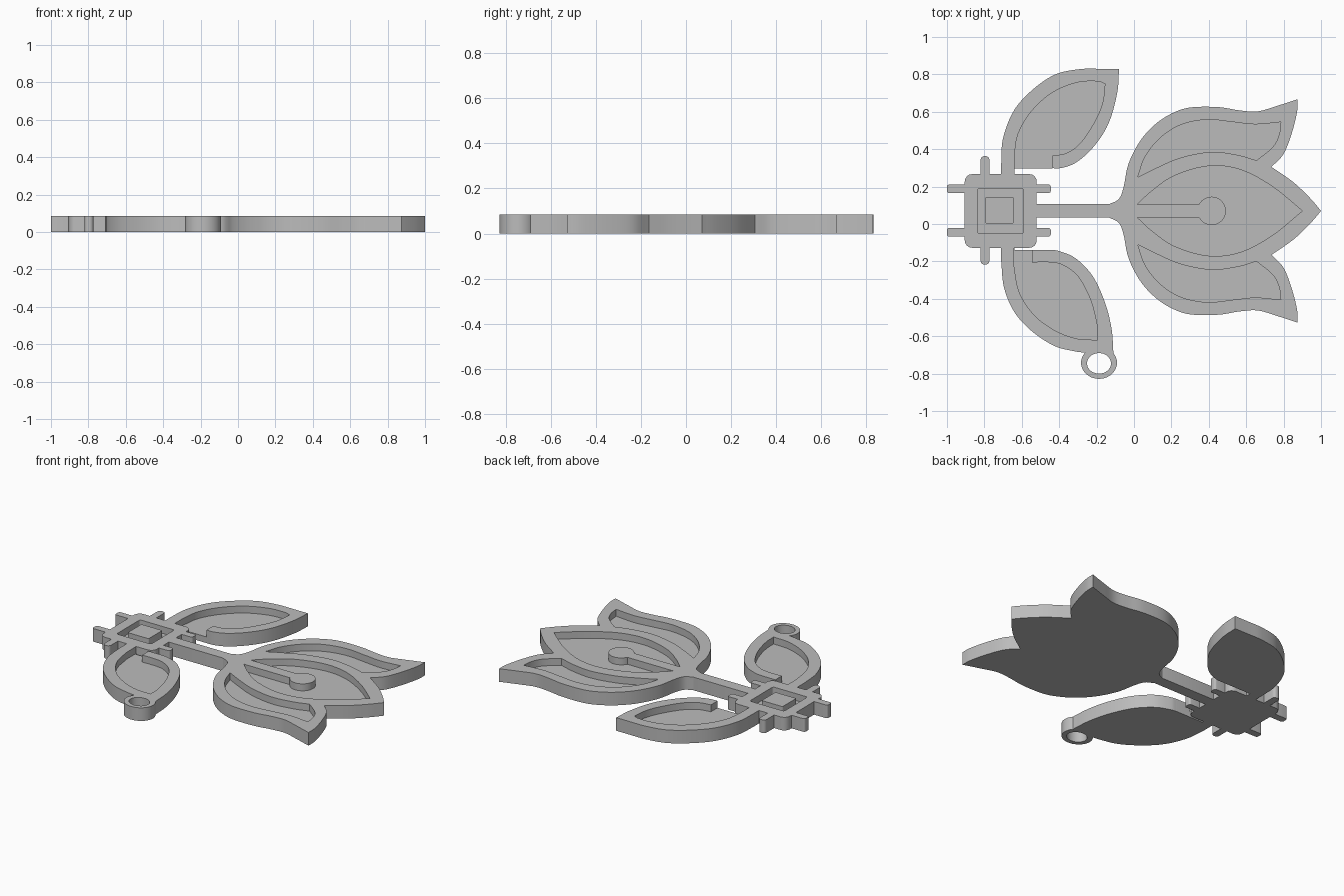
import bpy, bmesh
from math import sin, cos, pi, radians
from mathutils import Vector

TOP, FLOOR, AXIS = 0.085, 0.04, 0.07   # plate height, pocket floor, line of symmetry

if "Cube" in bpy.data.objects:
    bpy.data.objects.remove(bpy.data.objects["Cube"], do_unlink=True)

grey = bpy.data.materials.new("plain grey")
grey.use_nodes = True
colour = (0.5, 0.5, 0.5, 1)
grey.diffuse_color = colour
grey.node_tree.nodes["Principled BSDF"].inputs["Base Color"].default_value = colour


def smooth_run(points, steps=6):
    """Smooth curve through the points, leaving out the last one."""
    pts = [Vector(p) for p in points]
    if len(pts) == 2:
        return pts[:1]
    padded = [2 * pts[0] - pts[1]] + pts + [2 * pts[-1] - pts[-2]]
    result = []
    for a, b, c, d in zip(padded, padded[1:], padded[2:], padded[3:]):
        for i in range(steps):
            t = i / steps
            result.append(b + (c - a) * t / 2 + (2 * a - 5 * b + 4 * c - d) * t ** 2 / 2
                          + (3 * b - a - 3 * c + d) * t ** 3 / 2)
    return result


def outline(*runs):
    """Closed outline; each run is smooth and corners lie where runs meet."""
    result = []
    for run, following in zip(runs, runs[1:] + runs[:1]):
        result += smooth_run(run + following[:1])
    return result


def mirrored(*runs):
    """Outline symmetric about the axis; the last run ends at the tip."""
    half = []
    for run, following in zip(runs, runs[1:] + ([],)):
        half += smooth_run(run + following[:1])
    tip = Vector(runs[-1][-1])
    other = [Vector((p.x, -p.y)) for p in reversed(half)]
    return shift(half + [tip] + other)


def shift(points):
    return [Vector((p[0], p[1] + AXIS)) for p in points]


def ellipse(x, y, rx, ry, count=40):
    angles = [2 * pi * i / count for i in range(count)]
    return [(x + rx * cos(a), y + ry * sin(a)) for a in angles]


def rectangle(x0, x1, y0, y1, radius=0.012):
    """Rectangle with rounded corners."""
    result = []
    corners = ((x1, y1, -1, -1), (x0, y1, 1, -1), (x0, y0, 1, 1), (x1, y0, -1, 1))
    for quarter, (x, y, sx, sy) in enumerate(corners):
        for i in range(5):
            a = (quarter + i / 4) * pi / 2
            result.append((x + radius * (sx + cos(a)), y + radius * (sy + sin(a))))
    return result


def prism(name, points, low=0.0, high=TOP):
    """Upright solid standing on a flat outline."""
    bm = bmesh.new()
    rings = [[bm.verts.new((p[0], p[1], z)) for p in points] for z in (low, high)]
    for ring in rings:
        bm.faces.new(ring)
    bottom, top = rings
    for i in range(len(points)):
        bm.faces.new((bottom[i - 1], bottom[i], top[i], top[i - 1]))
    bmesh.ops.recalc_face_normals(bm, faces=bm.faces)
    mesh = bpy.data.meshes.new(name)
    bm.to_mesh(mesh)
    bm.free()
    obj = bpy.data.objects.new(name, mesh)
    bpy.context.collection.objects.link(obj)
    mesh.materials.append(grey)
    return obj


def part(name, points, pockets=(), floor=FLOOR):
    """Plate with pockets cut down to the floor height."""
    obj = prism(name, points)
    bpy.ops.object.select_all(action='DESELECT')
    obj.select_set(True)
    bpy.context.view_layer.objects.active = obj
    for pocket in pockets:
        cutter = prism("pocket_cutter", pocket, floor, TOP + 0.05)
        cutter.hide_render = True
        cut = obj.modifiers.new("pocket", 'BOOLEAN')
        cut.operation, cut.solver, cut.object = 'DIFFERENCE', 'EXACT', cutter
        bpy.ops.object.modifier_apply(modifier=cut.name)
        bpy.data.objects.remove(cutter, do_unlink=True)
    bpy.ops.object.shade_smooth_by_angle(angle=radians(30))
    return obj


# Flower head: three petals, each with a sunken middle (heights from the axis)
flower = mirrored(
    [(-.13, .037), (-.08, .065), (-.055, .13), (-.03, .25), (.03, .37), (.11, .46), (.2, .52),
     (.3, .553), (.45, .555), (.56, .538), (.66, .532), (.76, .56)],
    [(.875, .597), (.872, .53), (.845, .42), (.8, .305)],
    [(.735, .235), (.85, .155), (.94, .07), (1, 0)])
centre_pocket = mirrored(
    [(.02, .037), (.1, .11), (.22, .19), (.4, .24), (.57, .22), (.74, .13), (.9, 0)])
side_pocket = outline(
    [(.02, .18), (.06, .29), (.14, .39), (.25, .46), (.39, .488), (.53, .475), (.65, .463)],
    [(.785, .475), (.775, .405), (.74, .34)],
    [(.655, .27), (.55, .3), (.41, .315), (.25, .285), (.12, .23)])
far_pocket = [(p.x, -p.y) for p in side_pocket]
part("flower_head", flower, [centre_pocket, shift(side_pocket), shift(far_pocket)])

# Raised keyhole line inside the centre petal
part("centre_line", rectangle(-.01, .37, .035, .105, .001))
part("centre_disc", ellipse(.415, AXIS, .076, .076))

# Stem
part("stem", rectangle(-.55, -.06, .034, .108, .001))

# Square base with a sunken frame, a raised middle and pins on its sides
part("base_block", rectangle(-.905, -.52, -.127, .267, .04),
     [rectangle(-.837, -.59, -.05, .19)])
part("base_middle", rectangle(-.794, -.644, .003, .144, .006))
for side, low in (("far", .165), ("near", -.067)):
    part(side + "_left_pin", rectangle(-.6 + .05, -.445, low, low + .046))
    part(side + "_right_pin", rectangle(-1, -.87, low, low + .046))
part("back_pin", rectangle(-.82, -.773, .22, .363, .02))
part("front_pin", rectangle(-.82, -.773, -.217, -.08, .02))

# Back leaf: the sunken middle runs out through the edge by the base
back_leaf = outline(
    [(-.71, .25)],
    [(-.71, .32), (-.7, .46), (-.64, .61), (-.54, .72), (-.42, .8), (-.29, .828)],
    [(-.18, .83)],
    [(-.08, .83), (-.09, .7), (-.135, .54), (-.21, .42), (-.3, .335), (-.38, .301)],
    [(-.44, .298)], [(-.64, .298)], [(-.64, .25)])
back_leaf_pocket = outline(
    [(-.64, .28)],
    [(-.64, .36), (-.62, .48), (-.55, .6), (-.44, .7), (-.31, .755), (-.2, .763)],
    [(-.155, .75), (-.17, .64), (-.22, .53), (-.29, .43), (-.36, .38)],
    [(-.435, .365)], [(-.435, .28)])
part("back_leaf", back_leaf, [back_leaf_pocket])

# Front leaf
front_leaf = outline(
    [(-.71, -.1)],
    [(-.71, -.2), (-.695, -.34), (-.64, -.47), (-.55, -.57), (-.43, -.65), (-.32, -.68)],
    [(-.24, -.69)],
    [(-.11, -.69), (-.12, -.56), (-.155, -.42), (-.22, -.28), (-.31, -.185), (-.4, -.145)],
    [(-.45, -.138)], [(-.64, -.138)], [(-.64, -.1)])
front_leaf_pocket = outline(
    [(-.642, -.12)],
    [(-.642, -.22), (-.615, -.36), (-.54, -.48), (-.43, -.565), (-.31, -.612)],
    [(-.195, -.62), (-.2, -.53), (-.235, -.4), (-.3, -.28), (-.38, -.22), (-.45, -.205)],
    [(-.545, -.205)], [(-.545, -.12)])
part("front_leaf", front_leaf, [front_leaf_pocket])

# Hanging ring on the tip of the front leaf
part("hanging_ring", ellipse(-.187, -.742, .096, .086),
     [ellipse(-.187, -.745, .064, .055)], floor=-.05)
